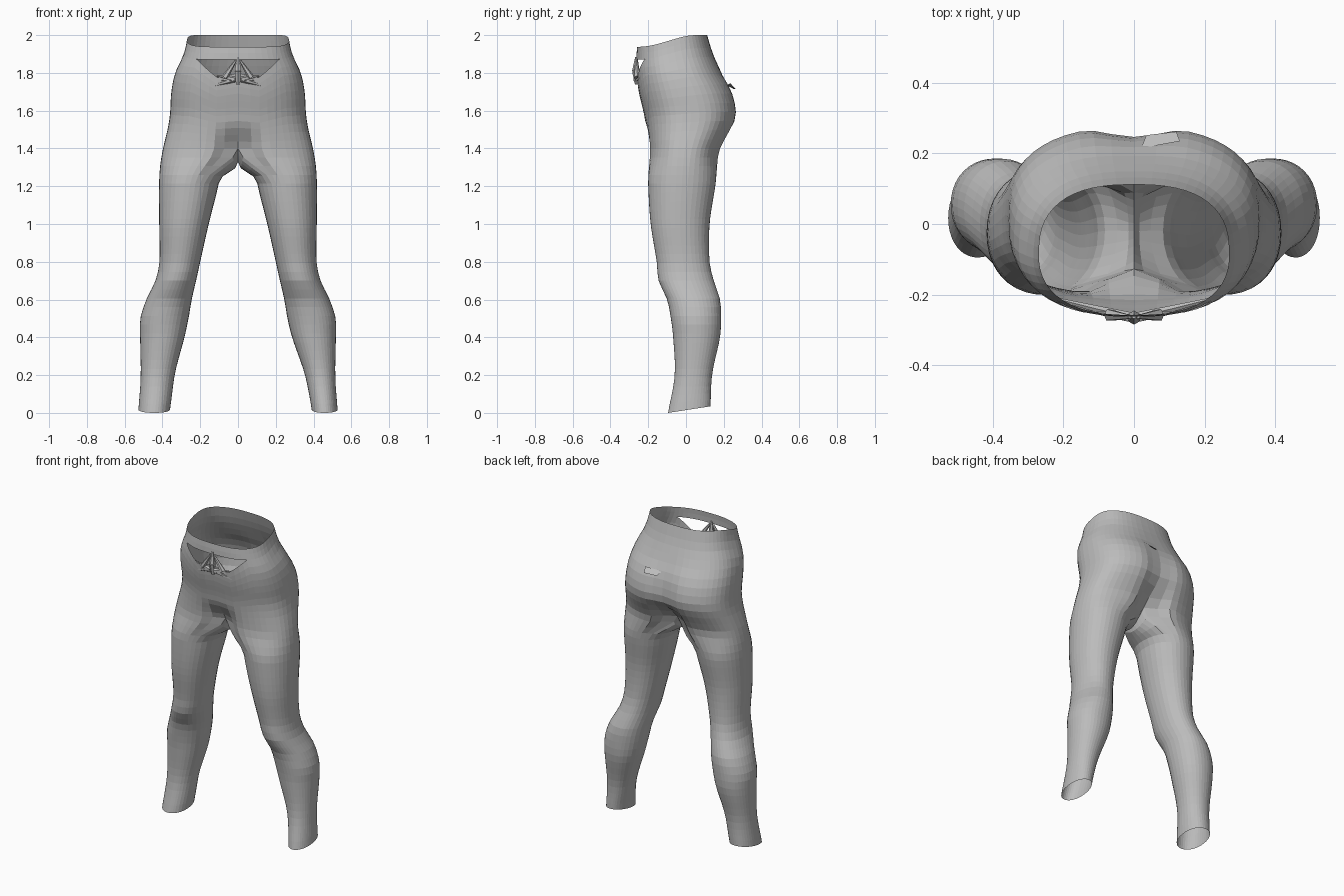
import bpy, bmesh
from math import sin, cos, pi, radians, copysign
from mathutils import Vector, Matrix

cube = bpy.data.objects.get("Cube")
if cube:
    bpy.data.objects.remove(cube)

fabric = bpy.data.materials.new("grey_fabric")
fabric.use_nodes = True
GREY = (0.5, 0.5, 0.5, 1)
fabric.diffuse_color = GREY
fabric.node_tree.nodes["Principled BSDF"].inputs["Base Color"].default_value = GREY

# Profile keys: height, inner x, outer x, front y, back y
KEYS = [
    (0.0, .375, .527, -.095, .13), (0.2, .345, .515, -.06, .138),
    (0.4, .285, .518, -.068, .18), (0.5, .262, .517, -.08, .186),
    (0.6, .245, .485, -.10, .18), (0.7, .222, .437, -.145, .147),
    (0.8, .20, .416, -.155, .125), (1.0, .155, .417, -.187, .125),
    (1.2, .105, .418, -.2, .155), (1.3, .09, .413, -.2, .168),
    (1.4, .09, .397, -.2, .19), (1.5, .09, .373, -.21, .245),
    (1.58, .09, .36, -.222, .275), (1.7, .09, .353, -.25, .25),
    (1.8, .09, .332, -.262, .19), (1.9, .09, .287, -.262, .143),
    (2.0, .09, .265, -.25, .112),
]
JOIN, CROTCH_SAG = 1.4, .07
OUT, INN = 26, 10          # segments around the outer and inner sides


def smooth(a, b, t):
    t = min(max((t - a) / (b - a), 0), 1)
    return t * t * (3 - 2 * t)


def profile(z):
    """Smooth interpolation of the profile keys."""
    i = 0
    while i < len(KEYS) - 2 and z > KEYS[i + 1][0]:
        i += 1
    a, b = KEYS[i], KEYS[i + 1]
    p, q = KEYS[max(i - 1, 0)], KEYS[min(i + 2, len(KEYS) - 1)]
    h = b[0] - a[0]
    t = min(max((z - a[0]) / h, 0), 1)
    out = []
    for k in range(1, 5):
        ma = (b[k] - p[k]) / (b[0] - p[0]) * h
        mb = (q[k] - a[k]) / (q[0] - a[0]) * h
        out.append(a[k] * (1 + 2 * t) * (1 - t) ** 2 + b[k] * t * t * (3 - 2 * t)
                   + ma * t * (1 - t) ** 2 + mb * t * t * (t - 1))
    return out


def oval(cx, cy, rx, ry, ang, n):
    c, s = cos(ang), sin(ang)
    return (cx + rx * copysign(abs(c) ** (2 / n), c),
            cy + ry * copysign(abs(s) ** (2 / n), s))


def leg_xy(z, ang, s):
    xi, xo, yf, yb = profile(z)
    xi += s * .015 * (1 - smooth(0, .5, z))
    return oval((xi + xo) / 2, (yf + yb) / 2, (xo - xi) / 2, (yb - yf) / 2, ang, 2.1)


def outer_xy(z, u, s=1):
    """Outer side of one half; u runs from front centre to back centre."""
    w = smooth(1.22, JOIN, z)
    lx, ly = leg_xy(z, radians(120) * u, s)
    xi, xo, yf, yb = profile(z)
    px, py = oval(0, (yf + yb) / 2, xo, (yb - yf) / 2, pi / 2 * u, 2.5)
    # Groove at the front of the crotch and between the buttocks
    groove = max(0, 1 - (px / .15) ** 2) ** 2
    if u < 0:
        py += .075 * (1 - smooth(1.38, 1.55, z)) * groove
    else:
        py -= (.075 * (1 - smooth(1.38, 1.56, z)) + .028 * (1 - smooth(1.6, 1.85, z))) * groove
    return lx + (px - lx) * w, ly + (py - ly) * w


def rim_z(u):
    y = outer_xy(1.97, u)[1]
    return 2 - .062 * smooth(-.06, .25, -y)


def body_top_z(u):
    """Upper edge of the body, dipping below the waistband at the front."""
    band = rim_z(u) - .068
    x, y = outer_xy(1.84, u)
    if u > 0 or y > -.1:
        return band
    dip = 1.775 + .13 * (x - .1) / .17 if x > .1 else 1.80 - .25 * x
    return min(band, dip)


def finish(bm, name):
    me = bpy.data.meshes.new(name)
    bm.to_mesh(me)
    bm.free()
    me.materials.append(fabric)
    ob = bpy.data.objects.new(name, me)
    bpy.context.collection.objects.link(ob)
    return ob


def loft(bm, rows, flip):
    grid = [[bm.verts.new(p) for p in row] for row in rows]
    for r, q in zip(grid, grid[1:]):
        for i in range(len(r) - 1):
            f = [r[i], r[i + 1], q[i + 1], q[i]]
            bm.faces.new(f[::-1] if flip else f)


def hem(z, y):
    return z + .035 * (y + .095) / .225 * (1 - smooth(0, .15, z))


# Leggings body: outer and inner strips of each leg, then the seat
body = bmesh.new()
band = bmesh.new()
us = [-1 + 2 * i / OUT for i in range(OUT + 1)]
LEG_ROWS, SEAT_ROWS = 30, 11
for s in (1, -1):
    outer, inner = [], []
    for k in range(LEG_ROWS + 1):
        z = JOIN * k / LEG_ROWS
        row = [(x * s, y, hem(z, y)) for x, y in (outer_xy(z, u, s) for u in us)]
        outer.append(row)
        w = smooth(1.22, JOIN, z)
        a, b = row[-1], row[0]
        strip = []
        for j in range(INN + 1):
            v = j / INN
            x, y = leg_xy(z, radians(120 + 120 * v), s)
            y += (a[1] + (b[1] - a[1]) * v - y) * w
            strip.append((x * s * (1 - w), y, hem(z, y) - CROTCH_SAG * w * sin(pi * v)))
        strip[0], strip[-1] = a, b
        inner.append(strip)
    for k in range(1, SEAT_ROWS + 1):
        row = []
        for u in us:
            z = JOIN + (body_top_z(u) - JOIN) * k / SEAT_ROWS
            x, y = outer_xy(z, u)
            row.append((x * s, y, z))
        outer.append(row)
    loft(body, outer, s < 0)
    loft(body, inner, s < 0)
    # Waistband
    rows = []
    for k in range(3):
        zs = [rim_z(u) - .068 * (1 - k / 2) for u in us]
        rows.append([(x * s, y, z) for (x, y), z in
                     ((outer_xy(z, u), z) for u, z in zip(us, zs))])
    loft(band, rows, s < 0)
for bm, name in ((body, "leggings_body"), (band, "waistband")):
    bmesh.ops.remove_doubles(bm, verts=bm.verts, dist=.0005)
    finish(bm, name)


# Front knot: gathered folds fanning out over the body
def on_front(x, z, lift):
    u = min((i / 200 - 1 for i in range(200)), key=lambda t: abs(outer_xy(z, t)[0] - abs(x)))
    return Vector((x, outer_xy(z, u)[1] - lift, z))


def fold(bm, a, b, r1, r2):
    d = b - a
    m = Matrix.Translation((a + b) / 2) @ d.to_track_quat('Z', 'Y').to_matrix().to_4x4()
    bmesh.ops.create_cone(bm, cap_ends=True, segments=6, radius1=r1, radius2=r2,
                          depth=d.length, matrix=m)


knot = bmesh.new()
for s in (1, -1):
    heart = on_front(s * .015, 1.765, .004)
    for x, z, r in ((.25, 1.775, .016), (.19, 1.715, .014), (.11, 1.785, .016)):
        fold(knot, heart, on_front(s * x, z, -.003), r, .003)
    fold(knot, on_front(s * .07, 1.775, 0), on_front(s * .012, 1.865, 0), .018, .006)
fold(knot, on_front(0, 1.74, .002), on_front(0, 1.81, .003), .012, .02)
fold(knot, on_front(0, 1.81, .003), on_front(0, 1.885, 0), .02, .006)
finish(knot, "front_knot")

# Small tucked crease on the back
crease = bmesh.new()
vs = [crease.verts.new(p) for p in ((.02, .215, 1.735), (.13, .235, 1.745),
                                    (.12, .262, 1.715), (.035, .252, 1.715))]
crease.faces.new(vs)
finish(crease, "back_crease")
